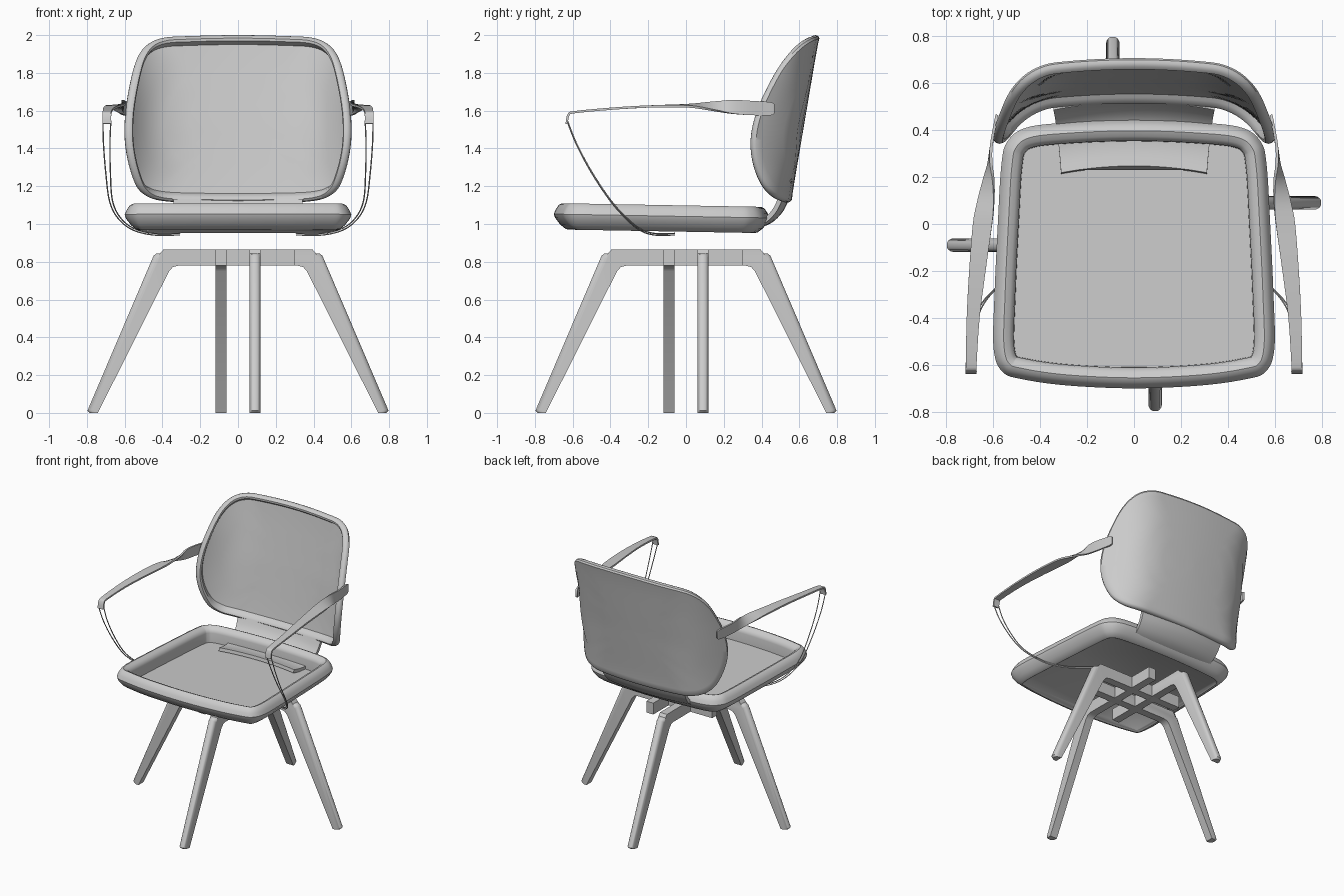
import bpy, bmesh, math
from mathutils import Vector

cube = bpy.data.objects.get("Cube")
if cube:
    bpy.data.objects.remove(cube)

GREY = (0.6, 0.6, 0.6, 1)
grey = bpy.data.materials.new("light grey")
grey.use_nodes = True
grey.diffuse_color = GREY
grey.node_tree.nodes["Principled BSDF"].inputs["Base Color"].default_value = GREY


def finish(obj, angle=40):
    """Give the part its material and smooth shading with sharp edges."""
    if not obj.data.materials:
        obj.data.materials.append(grey)
    bpy.ops.object.select_all(action='DESELECT')
    obj.select_set(True)
    bpy.context.view_layer.objects.active = obj
    if obj.type == 'CURVE':
        bpy.ops.object.convert(target='MESH')
    bpy.ops.object.shade_smooth_by_angle(angle=math.radians(angle))


def mesh_object(name, bm):
    bmesh.ops.recalc_face_normals(bm, faces=bm.faces)
    mesh = bpy.data.meshes.new(name)
    bm.to_mesh(mesh)
    bm.free()
    obj = bpy.data.objects.new(name, mesh)
    bpy.context.collection.objects.link(obj)
    return obj


def loft(name, rings):
    """Skin a row of closed rings and cap both ends."""
    bm = bmesh.new()
    rows = [[bm.verts.new(p) for p in ring] for ring in rings]
    n = len(rows[0])
    for a, b in zip(rows, rows[1:]):
        for i in range(n):
            j = (i + 1) % n
            bm.faces.new((a[i], a[j], b[j], b[i]))
    bm.faces.new(rows[0])
    bm.faces.new(rows[-1])
    finish(mesh_object(name, bm))


def smooth_path(points, closed=False, steps=6):
    """Sample a smooth curve through the points."""
    pts = [Vector(p) for p in points]
    n = len(pts)
    get = lambda i: pts[i % n] if closed else pts[max(0, min(n - 1, i))]
    out = []
    for i in range(n if closed else n - 1):
        a, b, c, d = (get(i + k) for k in (-1, 0, 1, 2))
        for s in range(steps):
            t = s / steps
            out.append(0.5 * (2 * b + (c - a) * t + (2 * a - 5 * b + 4 * c - d) * t ** 2
                              + (3 * b - a - 3 * c + d) * t ** 3))
    return out if closed else out + [pts[-1]]


def tangent(path, i):
    return (path[min(i + 1, len(path) - 1)] - path[max(i - 1, 0)]).normalized()


def mirrored_outline(half):
    """Closed counterclockwise outline from its right half."""
    return smooth_path(half + [(-x, y) for x, y in reversed(half[1:-1])], closed=True)


def inset(outline, dist):
    n = len(outline)
    out = []
    for i, p in enumerate(outline):
        t = (outline[(i + 1) % n] - outline[i - 1]).normalized()
        out.append(p + Vector((-t.y, t.x)) * dist)
    return out


# Seat: padded rim around a low panel, tilted slightly back
seat_outline = mirrored_outline([
    (0, -0.7), (0.28, -0.688), (0.47, -0.662), (0.56, -0.63), (0.598, -0.53), (0.594, -0.3),
    (0.58, 0), (0.565, 0.25), (0.54, 0.35), (0.46, 0.41), (0.28, 0.432), (0, 0.442)])
seat_profile = [(0.09, 0.985), (0.088, 1.055), (0.084, 1.072), (0.068, 1.088), (0.045, 1.098),
                (0.027, 1.09), (0.01, 1.065), (0, 1.04), (0.007, 1.02), (0.035, 0.984),
                (0.062, 0.963), (0.078, 0.959), (0.09, 0.968)]
loft("seat", [[(p.x, p.y, z - 0.018 * p.y) for p in inset(seat_outline, d)]
              for d, z in seat_profile])


# Backrest: thin wrapped shell with a rounded lip
def wrap(u, z, t):
    """Point on the curved back at arc length u, pushed rearward by t."""
    steps, x, y, turn = 40, 0, 0, 0
    for k in range(steps):
        s = abs(u) * (k + 0.5) / steps
        turn = 0.1 * min(s / 0.33, 1) + 0.95 * max(0, min((s - 0.33) / 0.25, 1))
        x += math.cos(turn) * abs(u) / steps
        y -= math.sin(turn) * abs(u) / steps
    x += math.sin(turn) * t
    y += math.cos(turn) * t
    return (math.copysign(x, u), y + 0.686 - 0.17 * (2 - z), z)


back_outline = mirrored_outline([
    (0, 1.112), (0.25, 1.114), (0.4, 1.122), (0.5, 1.148), (0.585, 1.21), (0.66, 1.33),
    (0.695, 1.46), (0.685, 1.6), (0.64, 1.74), (0.58, 1.86), (0.5, 1.945), (0.4, 1.985),
    (0.25, 1.995), (0, 2.0)])
back_center = Vector((0, 1.55))
scales = [0.02, 0.2, 0.4, 0.6, 0.8]
back_profile = [(0.05, 0.02, s) for s in scales] + [
    (0.05, 0.021, 1), (0.016, 0.023, 1), (0.004, 0.014, 1), (0, 0, 1), (0.004, -0.015, 1),
    (0.016, -0.025, 1), (0.03, -0.022, 1), (0.042, -0.005, 1), (0.05, 0.01, 1)] + [
    (0.05, 0.012, s) for s in reversed(scales)]
loft("backrest", [[wrap(*(back_center + (p - back_center) * s), t)
                   for p in inset(back_outline, d)] for d, t, s in back_profile])

# Connector: bent plate running under the rear rim up to the backrest
spine = smooth_path([(0.245, 1.005), (0.31, 0.992), (0.37, 0.99), (0.42, 1.003), (0.465, 1.03),
                     (0.505, 1.075), (0.532, 1.128)], steps=4)
rings = []
for i, p in enumerate(spine):
    t = tangent(spine, i)
    side = Vector((-t.y, t.x)) * 0.012
    width = 0.31 + 0.035 * i / len(spine)
    columns = [width * k / 5 for k in range(-5, 6)]
    rings.append([(x, q.x - 0.3 * x * x, q.y)
                  for q, row in ((p + side, columns), (p - side, columns[::-1])) for x in row])
loft("back_connector", rings)

# Armrests: twisted strap (x, y, z, width, twist) and a pair of thin stays
strap = [(0.582, 0.465, 1.61, 0.045, 90), (0.588, 0.445, 1.61, 0.07, 90),
         (0.608, 0.33, 1.615, 0.076, 90), (0.614, 0.25, 1.62, 0.074, 80),
         (0.62, 0.18, 1.622, 0.068, 50), (0.632, 0.09, 1.625, 0.075, 20),
         (0.645, 0, 1.626, 0.082, 5), (0.667, -0.2, 1.622, 0.07, 0),
         (0.685, -0.4, 1.61, 0.055, 0), (0.693, -0.59, 1.592, 0.046, 0),
         (0.694, -0.622, 1.578, 0.046, 0), (0.694, -0.632, 1.53, 0.046, 0)]
path = smooth_path([s[:3] for s in strap], steps=4)
shape = smooth_path([s[3:] for s in strap], steps=4)
stay = [(0.715, -0.628, 1.54), (0.712, -0.58, 1.42), (0.7, -0.5, 1.27), (0.68, -0.4, 1.12),
        (0.635, -0.32, 1.03), (0.56, -0.25, 0.97), (0.45, -0.17, 0.942), (0.31, -0.06, 0.942)]

for label, m in (("left", 1), ("right", -1)):
    rings = []
    for i, (p, (width, twist)) in enumerate(zip(path, shape)):
        a = math.radians(-twist)
        across = Vector((math.cos(a), 0, math.sin(a)))
        up = across.cross(tangent(path, i)).normalized() * 0.006
        across *= width / 2
        ring = [p + across + up, p - across + up, p - across - up, p + across - up]
        rings.append([(q.x * m, q.y, q.z) for q in ring])
    loft(label + "_armrest", rings)

    for spot, gap in (("outer", 0), ("inner", 0.042)):
        curve = bpy.data.curves.new(label + "_stay", 'CURVE')
        curve.dimensions = '3D'
        curve.bevel_depth = 0.0035
        curve.bevel_resolution = 1
        curve.use_fill_caps = True
        line = smooth_path([((x - gap * (z - 0.9) / 0.64) * m, y, z + gap / 5)
                            for x, y, z in stay], steps=5)
        spline = curve.splines.new('POLY')
        spline.points.add(len(line) - 1)
        for point, p in zip(spline.points, line):
            point.co = (*p, 1)
        obj = bpy.data.objects.new(label + "_" + spot + "_stay", curve)
        bpy.context.collection.objects.link(obj)
        finish(obj)

# Base: four identical bent legs whose top bars cross in a pinwheel
leg_profile = [(0.742, 0), (0.785, 0), (0.797, 0.012), (0.447, 0.832), (0.43, 0.845),
               (0.412, 0.845), (0.395, 0.865), (-0.3, 0.865), (-0.3, 0.78), (0.315, 0.78),
               (0.345, 0.772), (0.365, 0.75)]
for k, label in enumerate(("left", "rear", "right", "front")):
    bm = bmesh.new()
    face = bm.faces.new([bm.verts.new((x, 0.061, z)) for x, z in leg_profile])
    extruded = bmesh.ops.extrude_face_region(bm, geom=[face])
    moved = [v for v in extruded["geom"] if isinstance(v, bmesh.types.BMVert)]
    bmesh.ops.translate(bm, verts=moved, vec=(0, 0.058, 0))
    # Round only the outer face of the leg
    outer = []
    for e in bm.edges:
        a, b = (v.co for v in e.verts)
        mid = (a + b) / 2
        if abs(a.y - b.y) < 0.001 and mid.x > 0.77 - 0.43 * mid.z and mid.z < 0.85:
            outer.append(e)
    bmesh.ops.bevel(bm, geom=outer, offset=0.025, segments=4, profile=0.5,
                    affect='EDGES', clamp_overlap=False)
    leg = mesh_object(label + "_leg", bm)
    leg.rotation_euler.z = k * math.pi / 2
    finish(leg)
